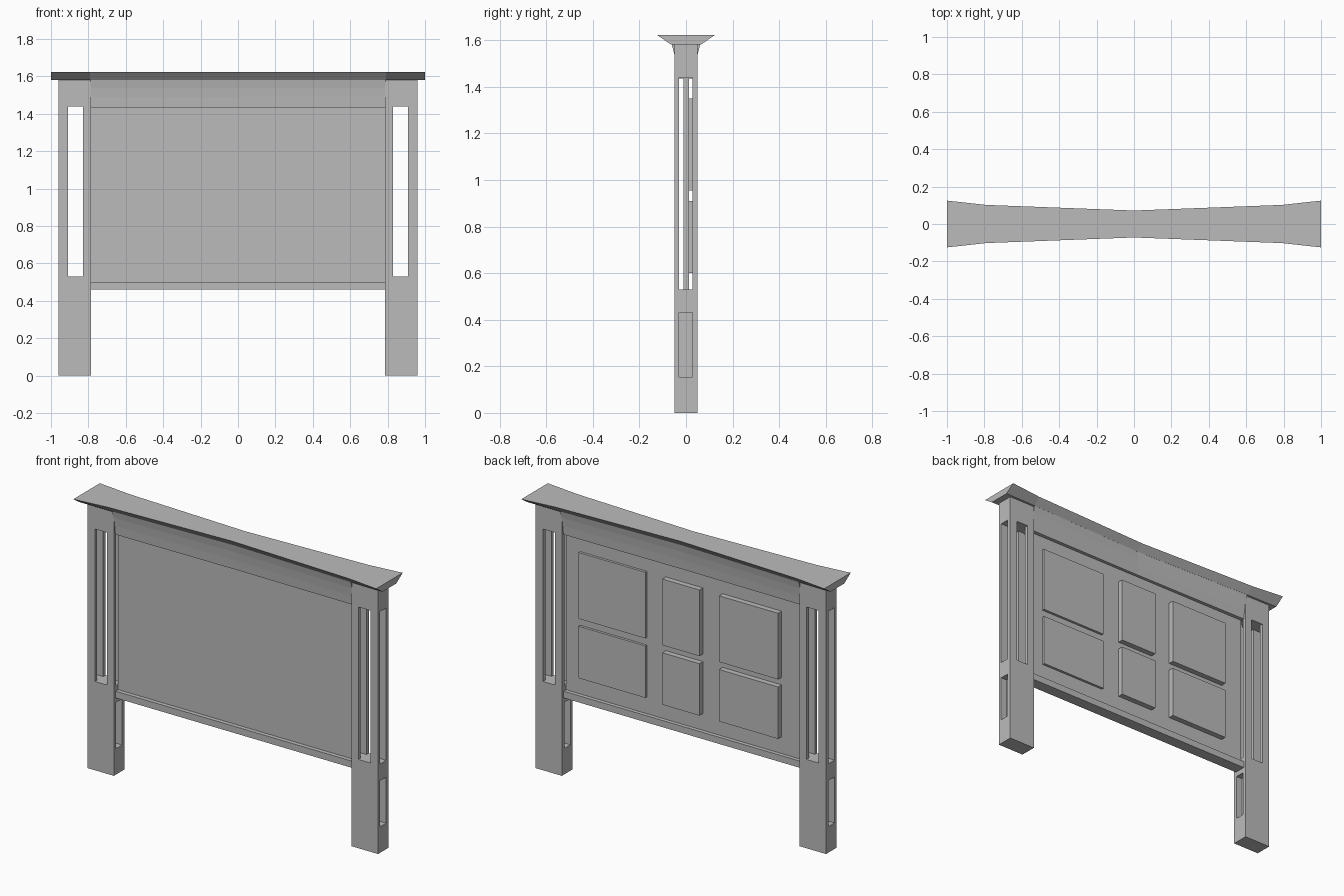
import bpy, bmesh

if "Cube" in bpy.data.objects:
    bpy.data.objects.remove(bpy.data.objects["Cube"])

grey = bpy.data.materials.new("plain grey")
grey.diffuse_color = (0.5, 0.5, 0.5, 1)
grey.use_nodes = True
grey.node_tree.nodes["Principled BSDF"].inputs["Base Color"].default_value = grey.diffuse_color


def finish(name, bm):
    bmesh.ops.recalc_face_normals(bm, faces=bm.faces)
    me = bpy.data.meshes.new(name)
    bm.to_mesh(me)
    bm.free()
    me.materials.append(grey)
    ob = bpy.data.objects.new(name, me)
    bpy.context.collection.objects.link(ob)
    return ob


def box(name, x, y, z):
    """Box from (min, max) ranges."""
    bm = bmesh.new()
    bmesh.ops.create_cube(bm, size=1)
    for v in bm.verts:
        v.co = [(r[0] + r[1]) / 2 + c * (r[1] - r[0])
                for c, r in zip(v.co, (x, y, z))]
    return finish(name, bm)


def loft(name, sections):
    """Solid through (x, outline of (y, z) points) sections."""
    bm = bmesh.new()
    rings = [[bm.verts.new((x, y, z)) for y, z in pts] for x, pts in sections]
    n = len(rings[0])
    for a, b in zip(rings, rings[1:]):
        for i in range(n):
            j = (i + 1) % n
            bm.faces.new((a[i], a[j], b[j], b[i]))
    bm.faces.new(rings[0])
    bm.faces.new(rings[-1])
    return finish(name, bm)


def mirrored(half):
    """Symmetric outline from a bottom-to-top list of (half depth, z)."""
    return half + [(-y, z) for y, z in reversed(half)]


# Posts with crossing slots above and side pockets below
cuts = [
    ((0.83, 0.91), (-0.2, 0.2), (0.53, 1.44)),
    ((0.70, 1.05), (-0.03, 0.027), (0.53, 1.44)),
    ((0.92, 1.05), (-0.03, 0.027), (0.155, 0.43)),
    ((0.70, 0.825), (-0.03, 0.027), (0.155, 0.43)),
]
for side, label in ((-1, "left"), (1, "right")):
    def rng(r):
        return tuple(sorted((side * r[0], side * r[1])))
    post = box(label + "_post", rng((0.785, 0.96)), (-0.05, 0.05), (0, 1.585))
    for x, y, z in cuts:
        cutter = box("slot_cutter", rng(x), y, z)
        cutter.hide_render = True
        mod = post.modifiers.new("slot", "BOOLEAN")
        mod.operation = "DIFFERENCE"
        mod.solver = "EXACT"
        mod.object = cutter
        bpy.context.view_layer.objects.active = post
        bpy.ops.object.modifier_apply(modifier=mod.name)
        bpy.data.objects.remove(cutter)

# Main panel and lower rail
box("main_panel", (-0.785, 0.785), (-0.01, 0.012), (0.49, 1.45))
box("lower_rail", (-0.785, 0.785), (-0.035, 0.035), (0.46, 0.5))

# Upper rail flaring outward to the cap, slimmer at the middle
rail_end = mirrored([(0.035, 1.435), (0.042, 1.49), (0.05, 1.54), (0.062, 1.585)])
rail_mid = mirrored([(0.03, 1.435), (0.031, 1.49), (0.034, 1.54), (0.038, 1.585)])
loft("upper_rail", [(-0.788, rail_end), (0, rail_mid), (0.788, rail_end)])

# Waisted top cap with sloping front and back
loft("top_cap", [(x, mirrored([(low, 1.582), (top, 1.623)])) for x, low, top in (
    (-1, 0.065, 0.125), (-0.79, 0.062, 0.102), (0, 0.038, 0.072),
    (0.79, 0.062, 0.102), (1, 0.065, 0.125))])

# Raised blocks on the back, three columns by two rows
for x0, x1, depth in ((0.25, 0.69, 0.027), (-0.12, 0.125, 0.045), (-0.64, -0.25, 0.045)):
    for z0, z1 in ((0.6, 0.91), (0.955, 1.35)):
        box("raised_block", (x0, x1), (0.005, depth), (z0, z1))
